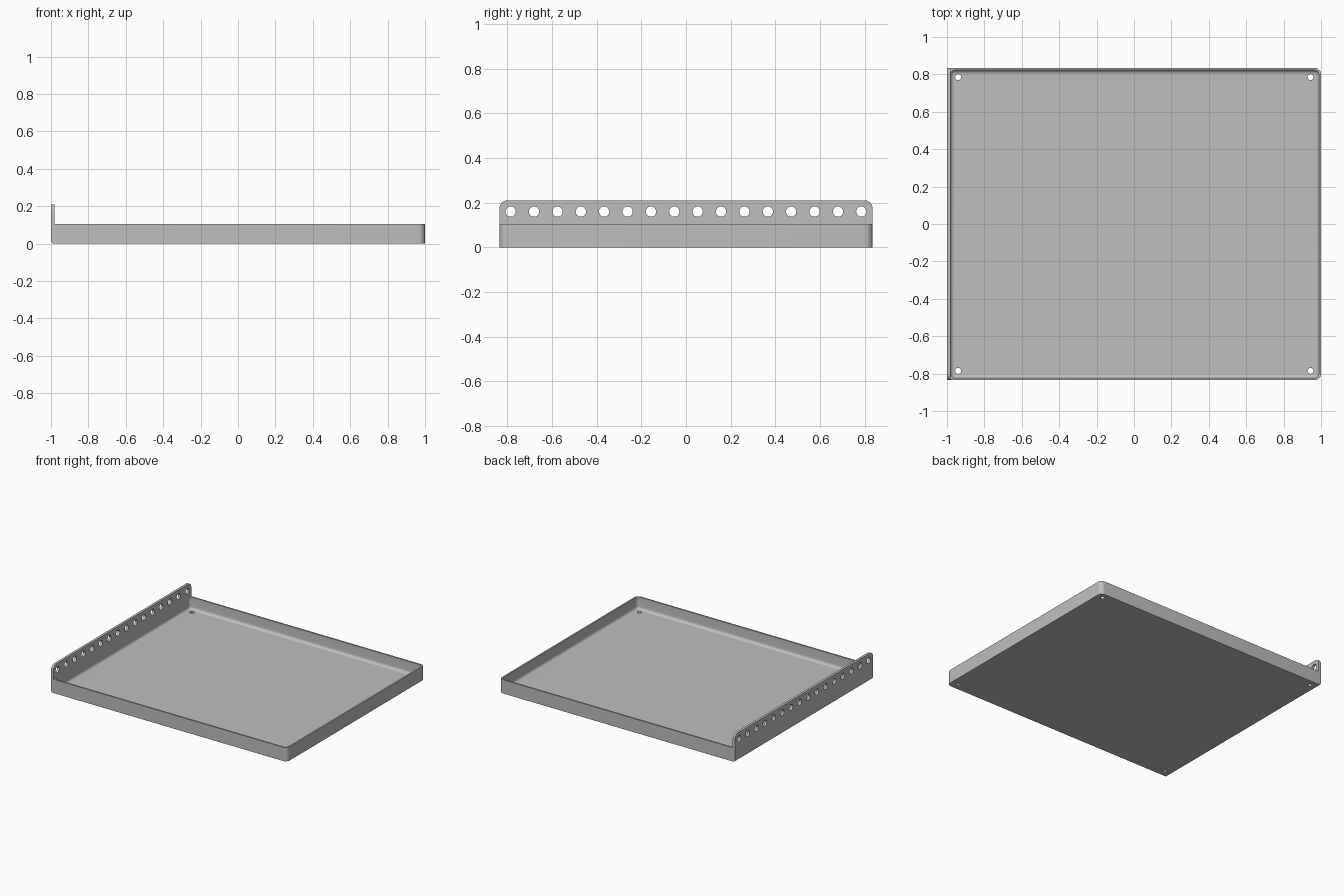
import bpy, bmesh
from math import sin, cos, pi, radians
from mathutils import Matrix

if "Cube" in bpy.data.objects:
    bpy.data.objects.remove(bpy.data.objects["Cube"], do_unlink=True)

HALF_Y = 0.835      # half depth of the tray
WALL_H = 0.105      # tray wall height
PANEL_H = 0.21      # tall side panel height
PANEL_IN = -0.981   # inner face of the panel
THICK = 0.012       # sheet thickness
FILLET = 0.022      # inner bend radius at the floor

metal = bpy.data.materials.new("grey metal")
metal.use_nodes = True
GREY = (0.52, 0.52, 0.52, 1)
metal.diffuse_color = GREY
metal.node_tree.nodes["Principled BSDF"].inputs["Base Color"].default_value = GREY


def make_object(name, bm):
    bmesh.ops.recalc_face_normals(bm, faces=bm.faces)
    mesh = bpy.data.meshes.new(name)
    bm.to_mesh(mesh)
    bm.free()
    mesh.materials.append(metal)
    obj = bpy.data.objects.new(name, mesh)
    bpy.context.collection.objects.link(obj)
    return obj


def ring(bm, x0, x1, hy, r_left, r_right, z, steps=8):
    """Rounded rectangle loop of vertices at height z."""
    corners = [(x1, hy, r_right, 0), (x0, hy, r_left, 1),
               (x0, -hy, r_left, 2), (x1, -hy, r_right, 3)]
    verts = []
    for x, y, r, quarter in corners:
        cx = x - r if x == x1 else x + r
        cy = y - r if y > 0 else y + r
        for i in range(steps + 1):
            a = (quarter + i / steps) * pi / 2
            verts.append(bm.verts.new((cx + r * cos(a), cy + r * sin(a), z)))
    return verts


def punch(obj, places, radius, depth, rotation=Matrix()):
    """Cut round holes through an object, then remove the cutter."""
    bm = bmesh.new()
    for p in places:
        bmesh.ops.create_cone(bm, cap_ends=True, segments=24, radius1=radius,
                              radius2=radius, depth=depth,
                              matrix=Matrix.Translation(p) @ rotation)
    cutter = make_object("hole_cutter", bm)
    cutter.hide_render = True
    mod = obj.modifiers.new("holes", 'BOOLEAN')
    mod.operation = 'DIFFERENCE'
    mod.solver = 'EXACT'
    mod.object = cutter
    bpy.context.view_layer.objects.active = obj
    bpy.ops.object.modifier_apply(modifier=mod.name)
    bpy.data.objects.remove(cutter, do_unlink=True)


def smooth(obj):
    bpy.ops.object.select_all(action='DESELECT')
    obj.select_set(True)
    bpy.context.view_layer.objects.active = obj
    bpy.ops.object.shade_smooth_by_angle(angle=radians(32))


# Tray: outer wall, rim, inner wall, rounded bend, floor
bm = bmesh.new()
outer = (-0.99, 1.0, HALF_Y, 0.015, 0.034)
loops = [ring(bm, *outer, 0), ring(bm, *outer, WALL_H)]
in_x0, in_x1, in_y = PANEL_IN - 0.001, 1 - THICK, HALF_Y - THICK
loops.append(ring(bm, in_x0, in_x1, in_y, 0.024, 0.024, WALL_H))
for i in range(7):
    a = i / 6 * pi / 2
    inset = FILLET * (1 - cos(a))
    r = 0.024 - inset
    loops.append(ring(bm, in_x0 + inset, in_x1 - inset, in_y - inset, r, r,
                      THICK + FILLET * (1 - sin(a))))
for low, high in zip(loops, loops[1:]):
    for i in range(len(low)):
        j = (i + 1) % len(low)
        bm.faces.new((low[i], low[j], high[j], high[i]))
bm.faces.new(loops[0][::-1])
bm.faces.new(loops[-1])
tray = make_object("tray", bm)
punch(tray, [(x, y, 0) for x in (-0.94, 0.944) for y in (-0.785, 0.785)], 0.016, 0.1)
smooth(tray)

# Side panel: tall plate with rounded top corners and a bent lower edge
bm = bmesh.new()
width = PANEL_IN + 1
bmesh.ops.create_cube(bm, size=1, matrix=Matrix.Translation(
    (PANEL_IN - width / 2, 0, PANEL_H / 2)) @ Matrix.Diagonal((width, 2 * HALF_Y, PANEL_H, 1)))


def bevel_edges(rule, radius):
    edges = [e for e in bm.edges if all(rule(v.co) for v in e.verts)]
    bmesh.ops.bevel(bm, geom=edges, offset=radius, segments=8, profile=0.5, affect='EDGES')


for side in (-1, 1):
    bevel_edges(lambda c: c.z > PANEL_H - 0.001 and c.y * side > HALF_Y - 0.001, 0.034)
bevel_edges(lambda c: c.z < 0.001 and c.x < -0.999, 0.015)
panel = make_object("side_panel", bm)
COUNT, REACH = 16, 0.785
holes = [(-0.99, -REACH + 2 * REACH * i / (COUNT - 1), 0.16) for i in range(COUNT)]
punch(panel, holes, 0.023, 0.1, Matrix.Rotation(pi / 2, 4, 'Y'))
smooth(panel)
